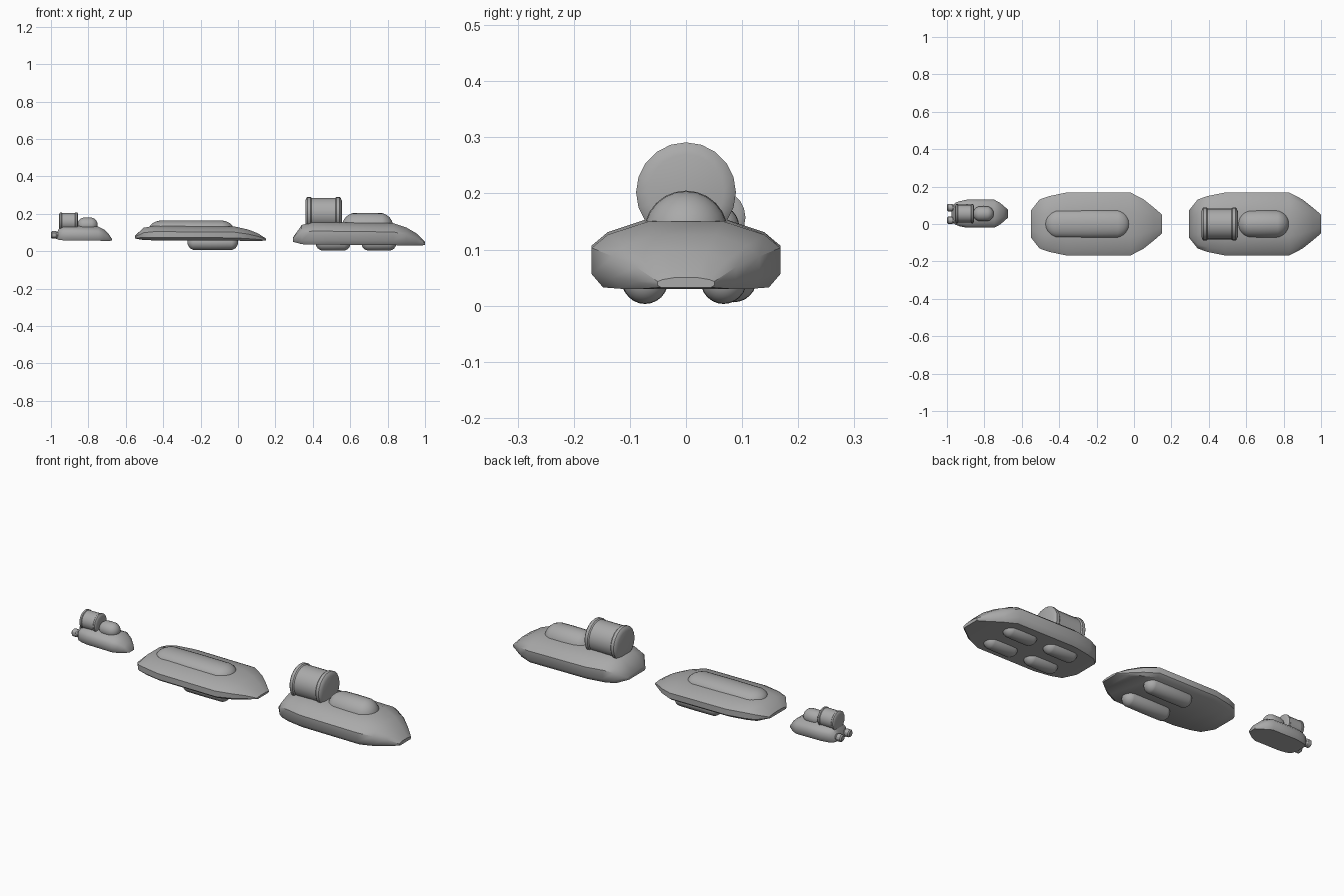
import bpy, bmesh, math
from mathutils import Matrix

cube = bpy.data.objects.get("Cube")
if cube:
    bpy.data.objects.remove(cube, do_unlink=True)

grey = bpy.data.materials.new("plain grey")
grey.use_nodes = True
colour = (0.4, 0.4, 0.4, 1)
grey.diffuse_color = colour
grey.node_tree.nodes["Principled BSDF"].inputs["Base Color"].default_value = colour


def finish(name, bm, angle=40):
    bmesh.ops.recalc_face_normals(bm, faces=bm.faces)
    mesh = bpy.data.meshes.new(name)
    bm.to_mesh(mesh)
    bm.free()
    mesh.materials.append(grey)
    ob = bpy.data.objects.new(name, mesh)
    bpy.context.collection.objects.link(ob)
    bpy.ops.object.select_all(action='DESELECT')
    ob.select_set(True)
    bpy.context.view_layer.objects.active = ob
    bpy.ops.object.shade_smooth_by_angle(angle=math.radians(angle))
    return ob


def loft(name, rings, angle=40):
    """Skin closed rings of points and cap both ends."""
    bm = bmesh.new()
    loops = [[bm.verts.new(p) for p in ring] for ring in rings]
    n = len(loops[0])
    for a, b in zip(loops, loops[1:]):
        for i in range(n):
            j = (i + 1) % n
            bm.faces.new((a[i], a[j], b[j], b[i]))
    bm.faces.new(loops[0])
    bm.faces.new(loops[-1])
    return finish(name, bm, angle)


# Hull stations: length fraction, half width fraction, bottom and top height fractions
STATIONS = [(0, .44, .16, .36), (.065, .78, .06, .88), (.14, .89, .04, 1),
            (.27, 1, .04, 1), (.76, 1, .02, .96), (.86, .78, 0, .77),
            (.935, .53, 0, .52), (1, .3, .02, .16)]
# Half section: width fraction, height fraction
SECTION = [(.4, 1), (.83, .8), (1, .6), (1, .2), (.88, 0)]


def hull(name, x0, length, y, half, z0, height):
    section = SECTION + [(-w, h) for w, h in reversed(SECTION)]
    rings = []
    for u, w, lo, hi in STATIONS:
        rings.append([(x0 + u * length, y + half * w * sw,
                       z0 + height * (lo + (hi - lo) * sh)) for sw, sh in section])
    return loft(name, rings)


def drum(name, x0, x1, y, z, profile, sides=20):
    """Lathe along x: profile holds length fraction and radius."""
    rings = []
    for u, r in profile:
        rings.append([(x0 + u * (x1 - x0), y + r * math.sin(i * math.tau / sides),
                       z + r * math.cos(i * math.tau / sides)) for i in range(sides)])
    return loft(name, rings, 30)


def capsule(name, x0, x1, y, z, r, rz):
    """Round-ended pod lying along x."""
    bm = bmesh.new()
    bmesh.ops.create_uvsphere(bm, u_segments=24, v_segments=16, radius=r,
                              matrix=Matrix.Rotation(math.pi / 2, 4, 'Y'))
    stretch = (x1 - x0) / 2 - r
    for v in bm.verts:
        side = 0 if abs(v.co.x) < 1e-5 else math.copysign(1, v.co.x)
        v.co.x += side * stretch + (x0 + x1) / 2
        v.co.y += y
        v.co.z = z + v.co.z * rz / r
    return finish(name, bm, 60)


def engine(name, x0, x1, y, z, r):
    """Drum with a bevelled flange at each end."""
    half = [(0, .76), (.03, .93), (.06, 1), (.14, 1), (.17, .94)]
    profile = half + [(1 - u, s) for u, s in reversed(half)]
    return drum(name, x0, x1, y, z, [(u, s * r) for u, s in profile])


# Large craft
hull("large_hull", .295, .705, 0, .168, .03, .125)
engine("large_engine", .36, .555, 0, .202, .089)
capsule("large_canopy", .555, .83, 0, .13, .075, .075)
for side, y in (("left", .067), ("right", -.073)):
    for end, x in (("rear", .415), ("front", .66)):
        capsule(f"large_{end}_{side}_pod", x, x + .187, y, .044, .041, .041)

# Middle craft
hull("middle_hull", -.55, .7, 0, .168, .055, .08)
capsule("middle_canopy", -.475, -.025, 0, .12, .075, .045)
for side, y in (("left", .085), ("right", -.075)):
    capsule(f"middle_{side}_pod", -.27, 0, y, .047, .041, .041)

# Small craft
hull("small_hull", -.975, .3, .055, .075, .055, .08)
engine("small_engine", -.957, -.855, .055, .157, .051)
capsule("small_canopy", -.86, -.75, .055, .14, .04, .04)
for side, y in (("left", .088), ("right", .02)):
    drum(f"small_{side}_thruster", -1, -.94, y, .087,
         [(0, .014), (.1, .02), (.45, .02), (.55, .016), (1, .016)], 12)
